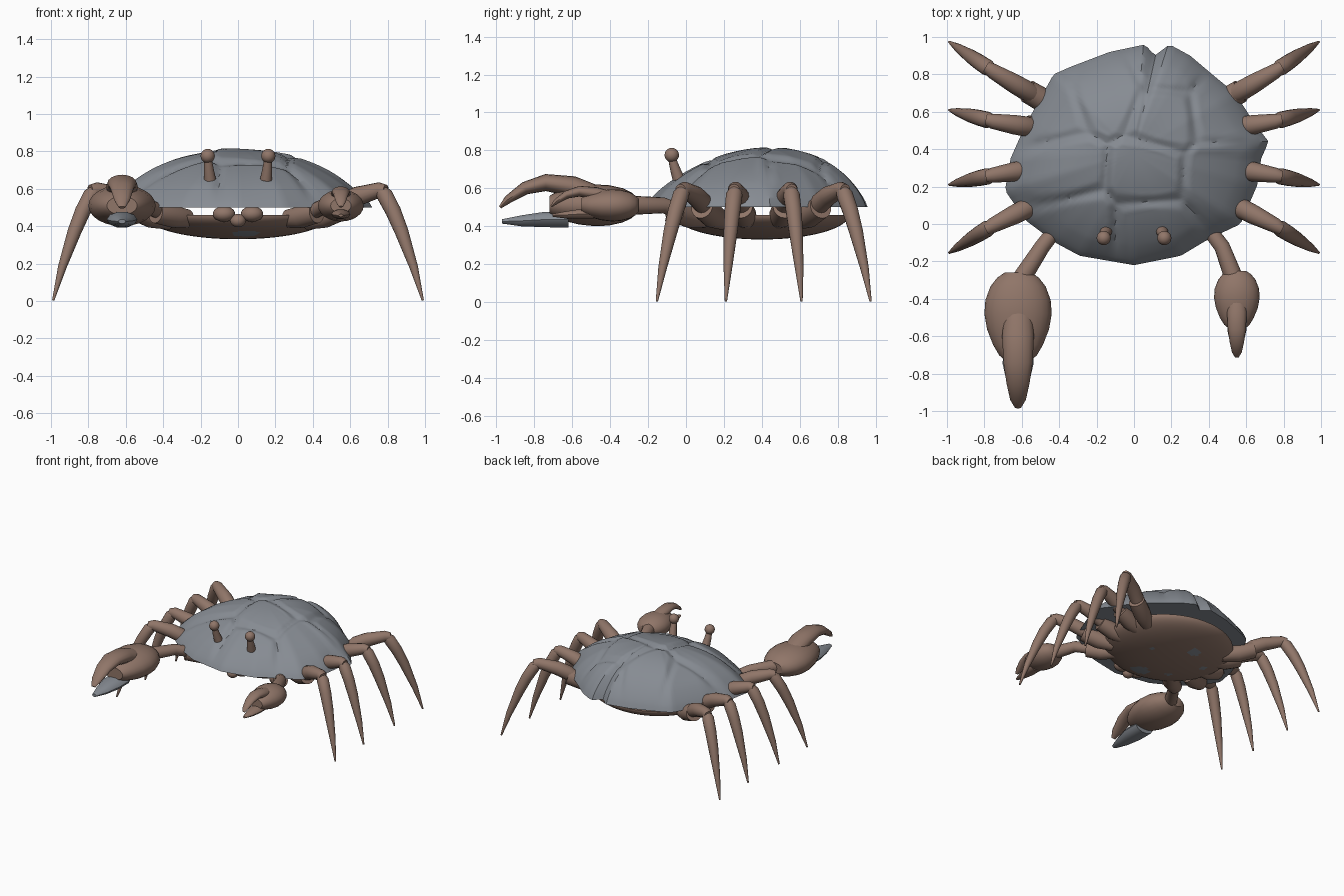
import bpy, bmesh, math
from mathutils import Vector

if "Cube" in bpy.data.objects:
    bpy.data.objects.remove(bpy.data.objects["Cube"])


def material(name, rgb):
    m = bpy.data.materials.new(name)
    m.diffuse_color = (*rgb, 1)
    m.use_nodes = True
    m.node_tree.nodes["Principled BSDF"].inputs["Base Color"].default_value = m.diffuse_color
    return m


BROWN = material("brown", (0.28, 0.18, 0.14))
GREY = material("slate grey", (0.24, 0.26, 0.29))


def finish(name, bm, *mats, angle=40):
    bmesh.ops.recalc_face_normals(bm, faces=bm.faces[:])
    me = bpy.data.meshes.new(name)
    bm.to_mesh(me)
    bm.free()
    for m in mats:
        me.materials.append(m)
    me.shade_smooth()
    me.set_sharp_from_angle(angle=math.radians(angle))
    ob = bpy.data.objects.new(name, me)
    bpy.context.collection.objects.link(ob)
    return ob


def bridge(bm, a, b):
    n = len(a)
    return [bm.faces.new((a[i], a[(i + 1) % n], b[(i + 1) % n], b[i])) for i in range(n)]


def limb(name, stations, mat=BROWN, sides=16):
    """Tapered tube; each station is (x, y, z, side radius, vertical radius)."""
    bm = bmesh.new()
    pts = [Vector(s[:3]) for s in stations]
    run = pts[-1] - pts[0]
    side = Vector((-run.y, run.x, 0)).normalized()
    rings = []
    for i, s in enumerate(stations):
        tan = (pts[min(i + 1, len(pts) - 1)] - pts[max(i - 1, 0)]).normalized()
        up = side.cross(tan).normalized()
        ring = []
        for k in range(sides):
            a = math.tau * k / sides
            ring.append(bm.verts.new(pts[i] + side * s[3] * math.cos(a) + up * s[-1] * math.sin(a)))
        rings.append(ring)
    for a, b in zip(rings, rings[1:]):
        bridge(bm, a, b)
    bm.faces.new(rings[0])
    bm.faces.new(rings[-1])
    return finish(name, bm, mat)


def ball(name, loc, size):
    bm = bmesh.new()
    bmesh.ops.create_uvsphere(bm, u_segments=20, v_segments=12, radius=1)
    bmesh.ops.scale(bm, vec=size, verts=bm.verts)
    bmesh.ops.translate(bm, vec=loc, verts=bm.verts)
    return finish(name, bm, BROWN)


# Shell: domed rock with an irregular rim and cracked plates
RIM = [(0, -.22), (.25, -.17), (.4, -.08), (.57, 0), (.66, .21), (.68, .35), (.72, .44),
       (.65, .53), (.54, .7), (.43, .79), (.3, .9), (.19, .96), (.11, .9), (.06, .96),
       (-.13, .92), (-.34, .84), (-.43, .8), (-.48, .71), (-.58, .53), (-.66, .35),
       (-.69, .18), (-.58, .02), (-.42, -.1), (-.29, -.17)]
PLATES = [(-.15, .7), (.17, .58), (.46, .62), (-.38, .3), (.08, .27), (.45, .25),
          (.1, -.03), (-.3, -.02), (-.45, .6), (.2, .85)]
CY = 0.38


def rim_point(a):
    """Where a ray from the shell centre crosses the rim outline."""
    d = Vector((math.cos(a), math.sin(a)))
    for p, q in zip(RIM, RIM[1:] + RIM[:1]):
        p, q = Vector((p[0], p[1] - CY)), Vector((q[0], q[1] - CY))
        e = q - p
        den = d.x * e.y - d.y * e.x
        if abs(den) < 1e-9:
            continue
        r = (p.x * e.y - p.y * e.x) / den
        u = (p.x * d.y - p.y * d.x) / den
        if r > 0 and -1e-6 <= u <= 1 + 1e-6:
            return d * r
    return d * 0.6


def shell_z(x, y, t):
    f = max(0, 1 - t ** 2.2) ** 0.8
    z = 0.5 + f * (0.305 + 0.1 * (y - CY))
    near = sorted((math.hypot(x - px, y - py), i) for i, (px, py) in enumerate(PLATES))
    gap = near[1][0] - near[0][0]
    relief = 0.02 * min(1, gap / 0.07) - 0.012
    relief += 0.006 * math.sin(9 * x + 4 * near[0][1]) * min(1, gap / 0.1)
    return z + relief * min(1, (1 - t) * 6)


bm = bmesh.new()
N, M = 144, 46
rims = [rim_point(math.tau * k / N) for k in range(N)]
rings = []
for j in range(1, M + 1):
    t = j / M
    rings.append([bm.verts.new((p.x * t, CY + p.y * t, shell_z(p.x * t, CY + p.y * t, t)))
                  for p in rims])
top = bm.verts.new((0, CY, shell_z(0, CY, 0)))
for k in range(N):
    bm.faces.new((top, rings[0][k], rings[0][(k + 1) % N]))
for a, b in zip(rings, rings[1:]):
    bridge(bm, a, b)
bm.faces.new(rings[-1])
finish("shell", bm, GREY, angle=35)

# Belly: shallow dish with grey blotches
SPOTS = [(.04, .12, .07), (-.08, .6, .05), (-.15, .22, .025), (.2, .45, .02), (-.3, .45, .03)]
bm = bmesh.new()
rings = []
for j in range(1, 25):
    a = math.pi / 2 * j / 24
    rings.append([bm.verts.new((0.5 * math.sin(a) * math.cos(math.tau * k / 72),
                                0.40 + 0.46 * math.sin(a) * math.sin(math.tau * k / 72),
                                0.46 - 0.13 * math.cos(a))) for k in range(72)])
bm.faces.new(rings[0])
for a, b in zip(rings, rings[1:]):
    bridge(bm, a, b)
for f in bm.faces:
    c = f.calc_center_median()
    f.material_index = int(any(math.hypot(c.x - x, c.y - y) < r for x, y, r in SPOTS))
bm.faces.new(rings[-1])
finish("belly", bm, BROWN, GREY)

# Walking legs: (hip y, knee y, tip y), front pair first
LEGS = [(.18, -.01, -.155), (.32, .26, .21), (.49, .55, .61), (.60, .82, .975)]
for s, label in ((-1, "left"), (1, "right")):
    for n, (hip, knee, tip) in enumerate(LEGS, 1):
        def along(x, z, r):
            if x < .76:
                y = hip + (knee - hip) * (x - .38) / .38
            else:
                y = knee + (tip - knee) * (x - .76) / .23
            return (s * x, y, z, r)
        limb(f"{label}_leg_{n}_hip", [along(.36, .43, .05), along(.46, .455, .065),
                                      along(.57, .50, .062)])
        limb(f"{label}_leg_{n}_upper", [along(.51, .475, .04), along(.57, .525, .054),
                                        along(.64, .56, .052), along(.76, .595, .04),
                                        along(.79, .592, .03)])
        limb(f"{label}_leg_{n}_lower", [along(.745, .61, .025), along(.785, .565, .044),
                                        along(.83, .48, .042), along(.875, .37, .037),
                                        along(.94, .18, .023), along(.988, .004, .006)])

    # Eye on a stalk
    limb(f"{label}_eye_stalk", [(s * .15, -.04, .65, .032), (s * .157, -.06, .71, .026),
                                (s * .16, -.075, .76, .02)])
    ball(f"{label}_eye", (s * .162, -.075, .775), (.038, .038, .038))
    # Mouth part
    ball(f"{label}_mouth_part", (s * .075, -.06, .465), (.06, .05, .042))
ball("middle_mouth_part", (0, -.07, .43), (.042, .04, .036))


# Claws: arm, egg-shaped palm and two fingers
def claw(label, x, hip_x, back, length, wide, tall, finger, lower_mat):
    s = math.copysign(1, x)
    limb(f"{label}_claw_hip", [(s * .27, .10, .44, .05), (s * .34, .02, .45, .06),
                               (hip_x, -.05, .47, .055)])
    limb(f"{label}_claw_arm", [(hip_x * .92, -.01, .47, .04), (hip_x + s * .05, -.12, .51, .042),
                               (x - s * .02, back - .03, .51, .05)])
    profile = [(0, .40), (.06, .62), (.16, .82), (.32, .97), (.48, 1), (.66, .92),
               (.84, .74), (.96, .56), (1, .45)]
    limb(f"{label}_palm", [(x, back - length * u, .51, wide * r, tall * r) for u, r in profile],
         sides=24)
    f, y0 = finger, back - length
    limb(f"{label}_upper_finger", [(x, y0 + .28 * f, .54, .075 * f, .06 * f),
                                   (x, y0 + .12 * f, .51 + .10 * f, .085 * f, .055 * f),
                                   (x, y0 - .02 * f, .51 + .12 * f, .078 * f, .045 * f),
                                   (x, y0 - .13 * f, .51 + .09 * f, .062 * f, .034 * f),
                                   (x, y0 - .22 * f, .51 + .03 * f, .042 * f, .022 * f),
                                   (x, y0 - .26 * f, .51 - .01 * f, .018 * f, .008 * f)])
    limb(f"{label}_lower_finger", [(x, y0 + .10 * f, .51 - .075 * f, .08 * f, .045 * f),
                                   (x, y0 - .03 * f, .51 - .075 * f, .082 * f, .042 * f),
                                   (x, y0 - .15 * f, .51 - .082 * f, .055 * f, .03 * f),
                                   (x, y0 - .25 * f, .51 - .085 * f, .02 * f, .012 * f)],
         lower_mat, sides=10)


claw("left", -.62, -.44, -.26, .46, .18, .11, 1.0, GREY)
claw("right", .55, .42, -.25, .30, .122, .085, .62, BROWN)
